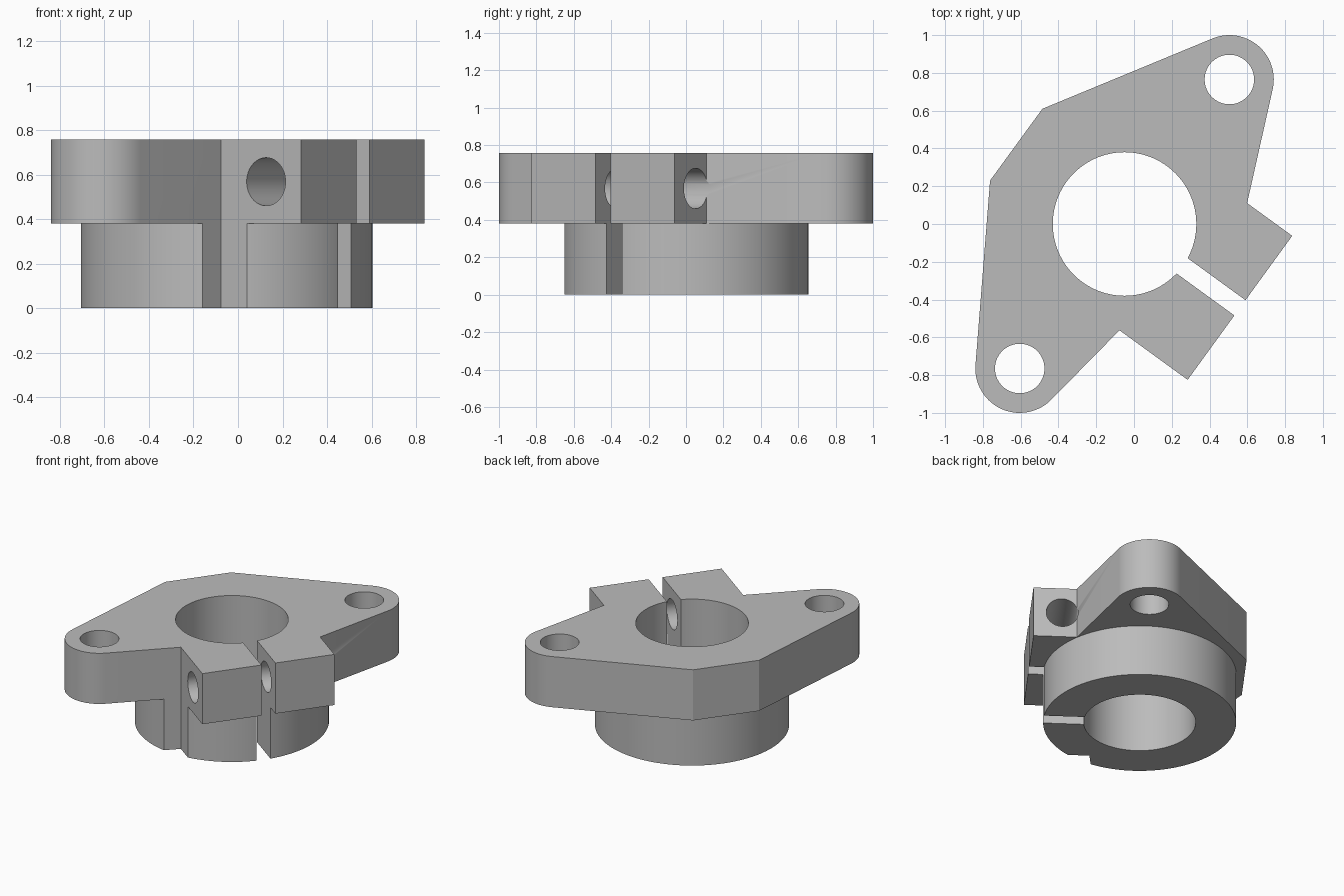
import bpy
import bmesh
import math
from mathutils import Vector, Matrix

cube = bpy.data.objects.get("Cube")
if cube:
    bpy.data.objects.remove(cube)

HUB_TOP, TOP = 0.38, 0.757
CENTRE = Vector((-0.05, 0))
EAR_R = 0.235
EARS = [Vector((0.505, 0.765)), Vector((-0.605, -0.765))]
ANGLE = math.radians(-36)                      # direction of the clamp slit
ALONG = Vector((math.cos(ANGLE), math.sin(ANGLE)))
ACROSS = Vector((-ALONG.y, ALONG.x))

metal = bpy.data.materials.new("grey metal")
metal.use_nodes = True
metal.diffuse_color = (0.5, 0.5, 0.5, 1)
metal.node_tree.nodes["Principled BSDF"].inputs["Base Color"].default_value = (0.5, 0.5, 0.5, 1)


def clamp_point(a, b):
    """Point a along the slit and b across it, from the bore centre."""
    return CENTRE + ALONG * a + ACROSS * b


def make_object(name, bm):
    bmesh.ops.recalc_face_normals(bm, faces=bm.faces)
    mesh = bpy.data.meshes.new(name)
    bm.to_mesh(mesh)
    bm.free()
    obj = bpy.data.objects.new(name, mesh)
    bpy.context.collection.objects.link(obj)
    mesh.materials.append(metal)
    return obj


def prism(name, points, z0, z1):
    bm = bmesh.new()
    face = bm.faces.new([bm.verts.new((p.x, p.y, z0)) for p in points])
    top = bmesh.ops.extrude_face_region(bm, geom=[face])["geom"]
    verts = [v for v in top if isinstance(v, bmesh.types.BMVert)]
    bmesh.ops.translate(bm, verts=verts, vec=(0, 0, z1 - z0))
    return make_object(name, bm)


def circle(centre, radius, count=96):
    return [centre + radius * Vector((math.cos(t), math.sin(t)))
            for t in (math.tau * i / count for i in range(count))]


def ear_arc(centre, before, after, steps=28):
    """Counter-clockwise arc tangent to the lines from the corners on each side."""
    def tangent(corner, side):
        v = corner - centre
        return math.atan2(v.y, v.x) + side * math.acos(EAR_R / v.length)
    start = tangent(before, 1)
    sweep = (tangent(after, -1) - start) % math.tau
    return [centre + EAR_R * Vector((math.cos(t), math.sin(t)))
            for t in (start + sweep * i / steps for i in range(steps + 1))]


def combine(target, tool, operation):
    mod = target.modifiers.new(operation, 'BOOLEAN')
    mod.operation, mod.solver, mod.object = operation, 'EXACT', tool
    bpy.context.view_layer.objects.active = target
    bpy.ops.object.modifier_apply(modifier=mod.name)
    bpy.data.objects.remove(tool)


# Flange outline: two ears, a chamfered back and the clamp block
back, side = Vector((-0.485, 0.61)), Vector((-0.762, 0.23))
inner_right, inner_front = clamp_point(0.46, 0.471), clamp_point(0.309, -0.471)
outline = ([inner_right] + ear_arc(EARS[0], inner_right, back) + [back, side]
           + ear_arc(EARS[1], side, inner_front)
           + [inner_front, clamp_point(0.755, -0.471), clamp_point(0.755, 0.471)])

# Hub below the flange, notched where the flange outline cuts into it
body = prism("clamp_flange", outline, HUB_TOP, TOP)
hub = prism("hub", circle(CENTRE, 0.655, 128), 0, HUB_TOP + 0.1)
combine(hub, prism("notch", outline, -0.5, TOP + 0.5), 'INTERSECT')
combine(body, hub, 'UNION')

# Central bore and clamp slit
combine(body, prism("bore", circle(CENTRE, 0.38), -0.2, 1), 'DIFFERENCE')
slit = [clamp_point(a, b) for a, b in ((0.1, -0.05), (1, -0.05), (1, 0.05), (0.1, 0.05))]
combine(body, prism("slit", slit, -0.2, 1), 'DIFFERENCE')

# Mounting holes in the ears
for ear in EARS:
    combine(body, prism("ear_hole", circle(ear, 0.131, 64), -0.2, 1), 'DIFFERENCE')

# Clamp screw hole across the slit
bm = bmesh.new()
spot = clamp_point(0.56, 0)
place = (Matrix.Translation((spot.x, spot.y, 0.568))
         @ Matrix.Rotation(ANGLE, 4, 'Z') @ Matrix.Rotation(math.pi / 2, 4, 'X'))
bmesh.ops.create_cone(bm, cap_ends=True, segments=64, radius1=0.108, radius2=0.108,
                      depth=1.3, matrix=place)
combine(body, make_object("screw_hole", bm), 'DIFFERENCE')

# Smooth round walls, crisp edges
bpy.ops.object.select_all(action='DESELECT')
body.select_set(True)
bpy.context.view_layer.objects.active = body
bpy.ops.object.shade_smooth_by_angle(angle=math.radians(25))
